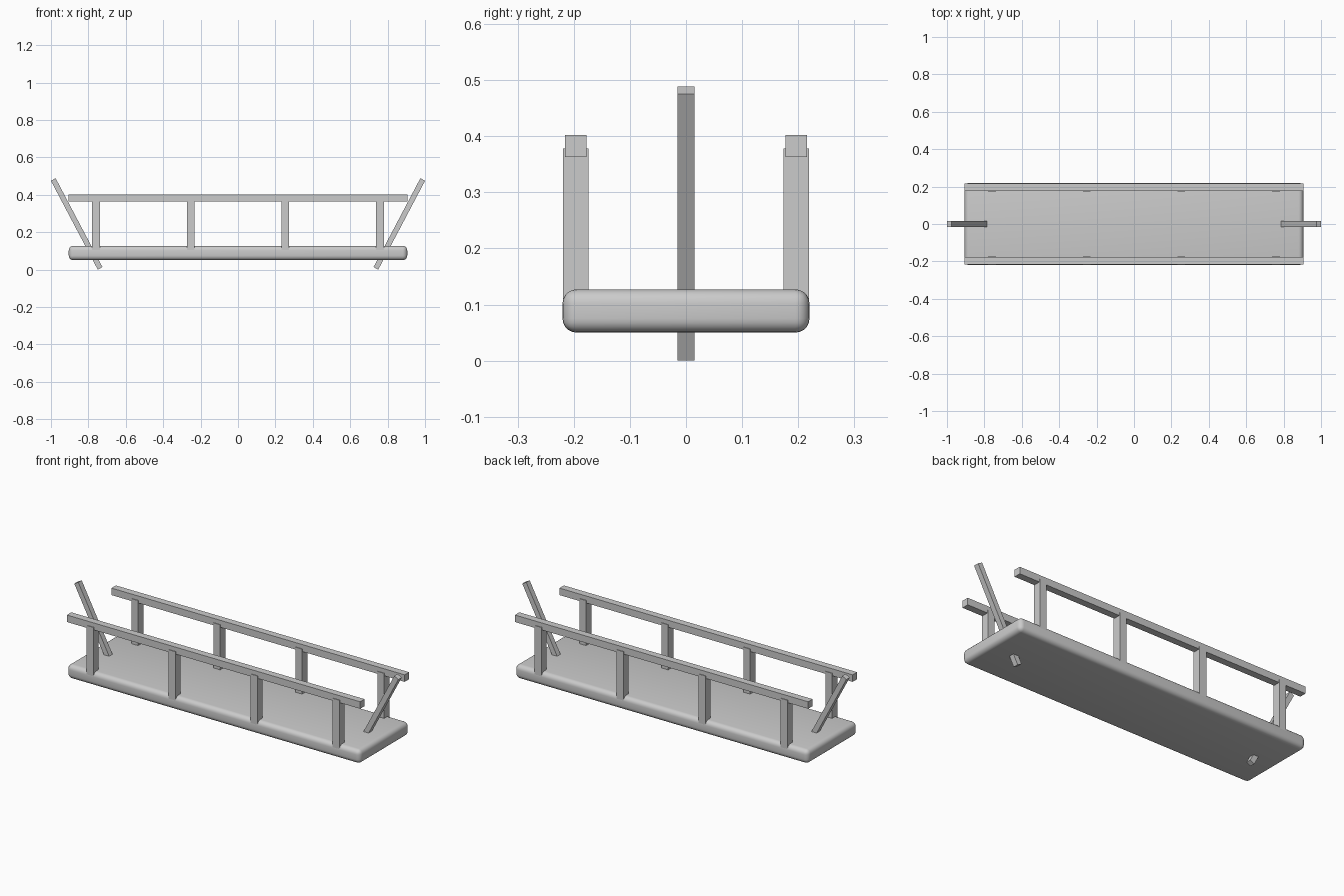
import bpy
import math

if "Cube" in bpy.data.objects:
    bpy.data.objects.remove(bpy.data.objects["Cube"])

grey = bpy.data.materials.new("plain grey")
grey.diffuse_color = (0.6, 0.6, 0.6, 1)
grey.use_nodes = True
grey.node_tree.nodes["Principled BSDF"].inputs["Base Color"].default_value = grey.diffuse_color


def box(name, center, size, tilt=0.0):
    """Box of the given size, tilted about the y axis."""
    bpy.ops.mesh.primitive_cube_add(size=1, location=center)
    ob = bpy.context.object
    ob.name = name
    ob.scale = size
    bpy.ops.object.transform_apply(location=False, rotation=False, scale=True)
    ob.rotation_euler.y = tilt
    ob.data.materials.append(grey)
    return ob


# Rounded deck board
deck = box("deck", (0, 0, 0.0885), (1.81, 0.44, 0.077))
bevel = deck.modifiers.new("rounded edges", "BEVEL")
bevel.width = 0.025
bevel.segments = 5
bpy.ops.object.modifier_apply(modifier=bevel.name)
bpy.ops.object.shade_smooth_by_angle(angle=math.radians(35))

# Side railings: a long rail on four posts
for side, y in (("front", -0.1965), ("back", 0.1965)):
    box(f"{side}_rail", (0, y, 0.3825), (1.81, 0.039, 0.039))
    for i, x in enumerate((-0.759, -0.253, 0.253, 0.759)):
        box(f"{side}_post_{i + 1}", (x, y, 0.239), (0.042, 0.046, 0.278))

# Slanted end bars passing through the deck
for side, s in (("left", -1), ("right", 1)):
    box(f"{side}_end_bar", (s * 0.8625, 0, 0.244), (0.0285, 0.03, 0.537),
        s * math.radians(27.8))
